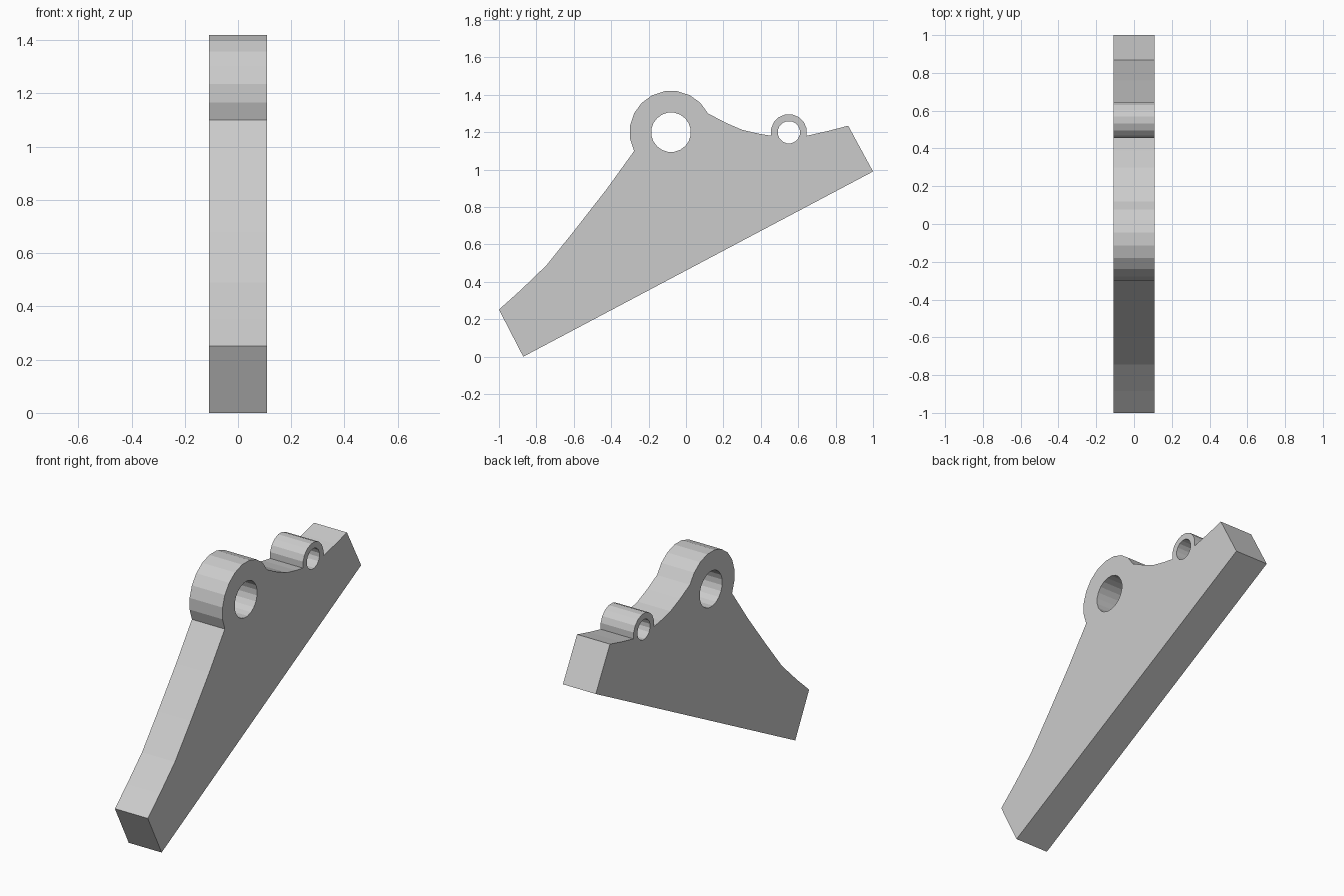
import bpy, bmesh
from math import cos, sin, radians

cube = bpy.data.objects.get("Cube")
if cube:
    bpy.data.objects.remove(cube)

HALF = 0.108           # half thickness of the plate
PIVOT = (-0.08, 1.2)   # centre of the large eye
PIN = (0.55, 1.2)      # centre of the small eye


def arc(centre, radius, start, step, count):
    """Points on a circle in the side plane (y, z)."""
    angles = [radians(start + step * i) for i in range(count)]
    return [(centre[0] + radius * cos(a), centre[1] + radius * sin(a)) for a in angles]


# Outer profile, anticlockwise from the lowest corner
outline = [(-0.87, 0), (1, 0.99), (0.867, 1.235), (0.76, 1.207)]
outline += arc(PIN, 0.097, -11.25, 22.5, 10)
outline += [(0.39, 1.192), (0.30, 1.213), (0.21, 1.252)]
outline += arc(PIVOT, 0.222, 27, 18, 11)
outline += [(-0.425, 0.895), (-0.595, 0.677), (-0.745, 0.49), (-0.885, 0.355), (-1, 0.252)]

# Bored holes
holes = [arc(PIVOT, 0.106, 9, 18, 20), arc(PIN, 0.06, 11.25, 22.5, 16)]

# Fill the profile around the holes and extrude it to a plate
bm = bmesh.new()
edges = []
for loop in [outline] + holes:
    verts = [bm.verts.new((-HALF, y, z)) for y, z in loop]
    edges += [bm.edges.new((v, verts[i - 1])) for i, v in enumerate(verts)]
bmesh.ops.triangle_fill(bm, edges=edges, use_beauty=True, use_dissolve=False)
result = bmesh.ops.extrude_face_region(bm, geom=bm.faces[:], use_keep_orig=True)
moved = [g for g in result["geom"] if isinstance(g, bmesh.types.BMVert)]
bmesh.ops.translate(bm, verts=moved, vec=(2 * HALF, 0, 0))
bmesh.ops.recalc_face_normals(bm, faces=bm.faces[:])

mesh = bpy.data.meshes.new("lever_bracket")
bm.to_mesh(mesh)
bm.free()

# Plain grey material
grey = bpy.data.materials.new("light_grey")
grey.use_nodes = True
colour = (0.6, 0.6, 0.6, 1)
grey.diffuse_color = colour
grey.node_tree.nodes["Principled BSDF"].inputs["Base Color"].default_value = colour
mesh.materials.append(grey)

bracket = bpy.data.objects.new("lever_bracket", mesh)
bpy.context.collection.objects.link(bracket)
